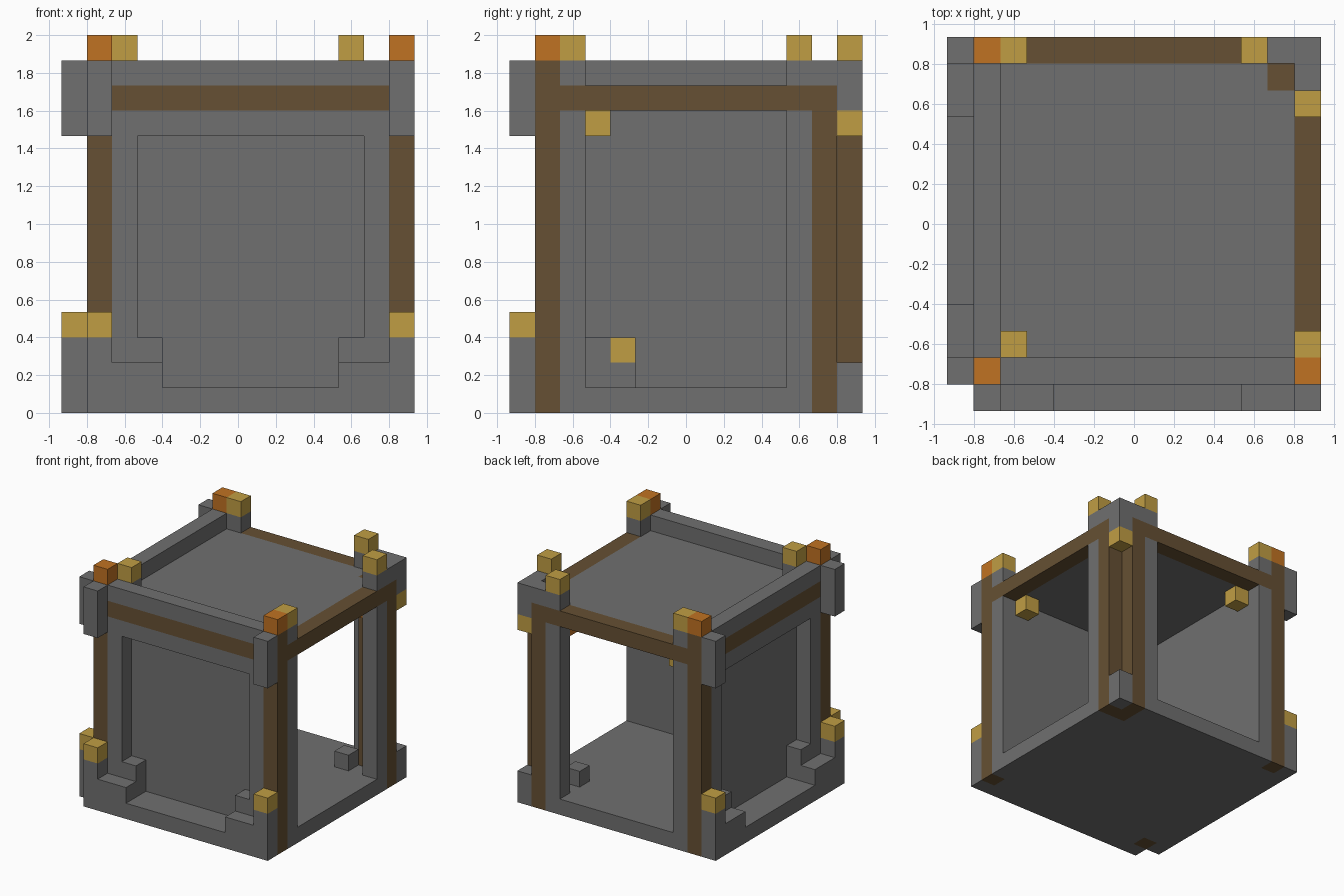
import bpy
import bmesh
from mathutils import Matrix, Vector

if "Cube" in bpy.data.objects:
    bpy.data.objects.remove(bpy.data.objects["Cube"], do_unlink=True)

UNIT = 2 / 15      # edge of one block
HALF = 7           # half the plan width in blocks


def make_material(name, rgb):
    def linear(c):
        c /= 255
        return c / 12.92 if c < 0.04 else ((c + 0.055) / 1.055) ** 2.4
    color = [linear(c) for c in rgb] + [1]
    mat = bpy.data.materials.new(name)
    mat.use_nodes = True
    mat.diffuse_color = color
    mat.node_tree.nodes["Principled BSDF"].inputs["Base Color"].default_value = color
    return mat


STONE = make_material("stone grey", (112, 112, 112))
WOOD = make_material("dark wood", (102, 80, 51))
GOLD = make_material("gold", (192, 158, 68))
ORANGE = make_material("orange", (192, 114, 34))


def part(name, mat, *boxes):
    """Join boxes given as (x range, y range, z range) in whole blocks."""
    bm = bmesh.new()
    for box in boxes:
        lo = Vector([r[0] if isinstance(r, tuple) else r for r in box])
        hi = Vector([(r[1] if isinstance(r, tuple) else r) + 1 for r in box])
        shift = Vector((HALF, HALF, 0))
        centre = ((lo + hi) / 2 - shift) * UNIT
        size = (hi - lo) * UNIT
        bmesh.ops.create_cube(bm, size=1, matrix=Matrix.Translation(centre) @ Matrix.Diagonal((*size, 1)))
    mesh = bpy.data.meshes.new(name)
    bm.to_mesh(mesh)
    bm.free()
    mesh.materials.append(mat)
    bpy.context.collection.objects.link(bpy.data.objects.new(name, mesh))


def pair(first, second, name, mat, *boxes):
    """Build a part and its twin mirrored across the plan diagonal."""
    part(f"{first}_{name}", mat, *boxes)
    part(f"{second}_{name}", mat, *[(y, x, z) for x, y, z in boxes])


def walled(name, mat, *boxes):
    pair("front", "right", name, mat, *boxes)


def opened(name, mat, *boxes):
    pair("left", "back", name, mat, *boxes)


# Floor and roof slabs, notched around the rear corner post
for name, z in (("floor", 0), ("roof", 12)):
    part(name, STONE, ((2, 12), (2, 11), z), ((2, 11), 12, z))

# Corner posts
part("front_right_post", WOOD, (1, 1, (0, 13)))
part("front_right_post_cap", ORANGE, (1, 1, 14))
part("inner_corner_post", STONE, (2, 2, (1, 11)), (2, 2, 13))
part("inner_corner_cap", GOLD, (2, 2, 14))
part("back_left_post", WOOD, (12, 12, (0, 12)))

# Closed walls: stepped skirt, frame, panel, beam and parapet
walled("skirt", STONE, (1, 0, (0, 2)), ((2, 3), 0, (0, 1)), ((4, 10), 0, 0),
       ((11, 12), 0, (0, 1)), (13, 0, (0, 2)))
walled("skirt_caps", GOLD, (1, 0, 3), (13, 0, 3))
walled("hanging_blocks", STONE, (1, 0, (11, 13)), (13, 0, (11, 13)))
walled("frame", STONE, (2, 1, (0, 11)), (12, 1, (0, 11)), ((4, 10), 1, 0),
       (3, 1, (0, 2)), (11, 1, (0, 2)), ((3, 11), 1, 11))
walled("panel", STONE, ((3, 12), 2, (1, 11)))
walled("beam", WOOD, ((2, 12), 1, 12))
walled("parapet", STONE, ((2, 12), 1, 13))

# Open walls: posts, window frame, beam and block caps
opened("outer_post", WOOD, (13, 1, (0, 13)))
opened("outer_post_cap", ORANGE, (13, 1, 14))
opened("inner_post", WOOD, (13, 12, (0, 11)))
opened("window_frame", STONE, (13, 2, (0, 11)), (13, 11, (0, 11)), (13, (3, 10), 0))
opened("beam", WOOD, (13, (2, 12), 12))
opened("top_blocks", STONE, (13, 2, 13), (13, (11, 12), 13))
opened("top_caps", GOLD, (13, 2, 14), (13, 11, 14))
opened("window_bracket", GOLD, (12, 3, 11))
opened("inner_bracket", ORANGE, (12, 11, 11))

# Notched rear corner
part("back_left_foot", STONE, (13, 13, (0, 1)))
part("back_left_head", STONE, (13, 13, (12, 13)))
part("back_left_bracket", GOLD, (13, 13, 11))

# Blocks standing on the floor inside
part("floor_block", STONE, (11, 11, 1))
part("corner_step", STONE, (3, 3, (1, 2)), (3, 4, (1, 2)), (4, 3, (1, 2)), (4, 4, 1))
part("corner_step_cap", GOLD, (4, 4, 2))
